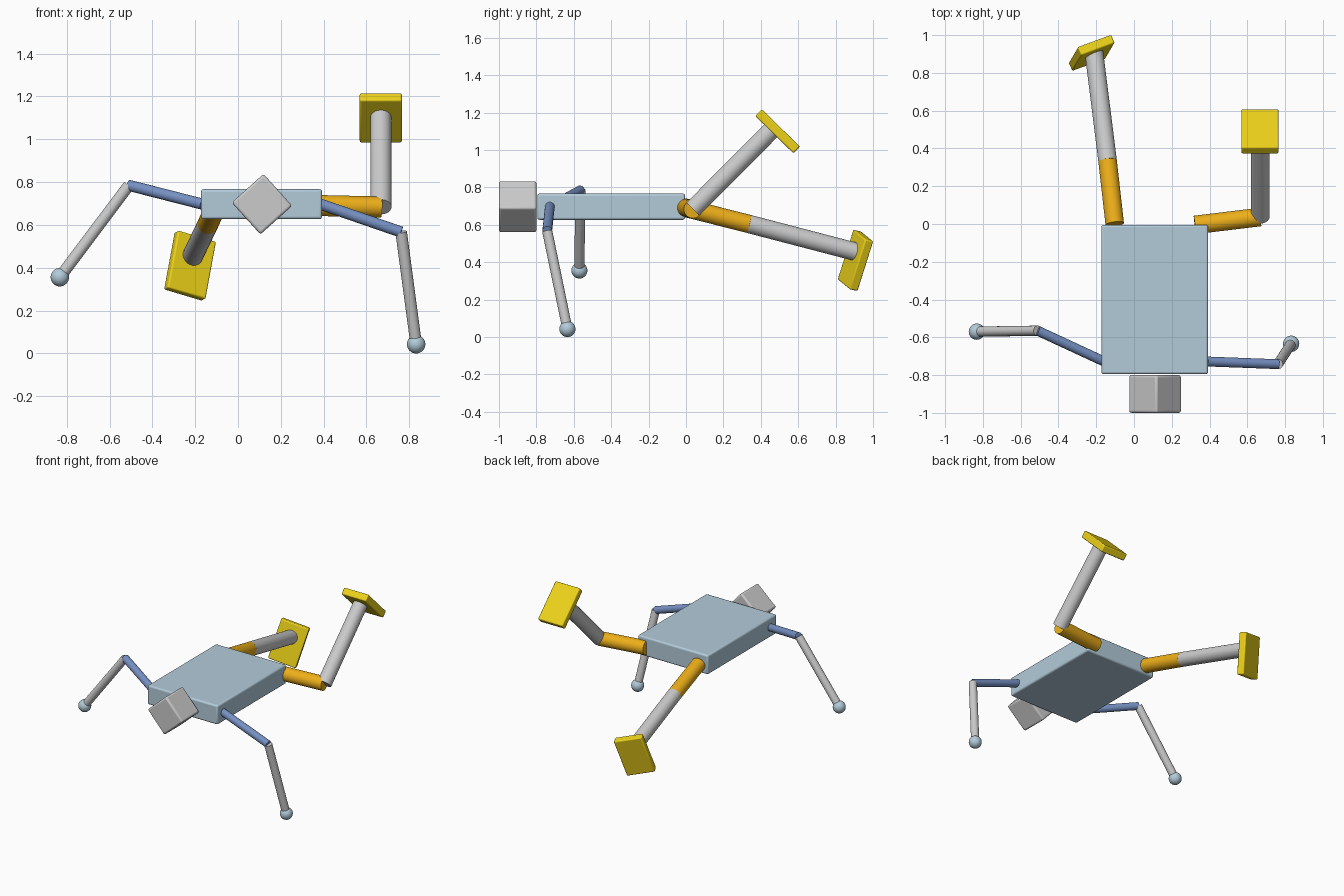
import bpy, math
from mathutils import Vector, Matrix

if "Cube" in bpy.data.objects:
    bpy.data.objects.remove(bpy.data.objects["Cube"])


def material(name, rgb):
    m = bpy.data.materials.new(name)
    m.diffuse_color = (*rgb, 1)
    m.use_nodes = True
    m.node_tree.nodes["Principled BSDF"].inputs["Base Color"].default_value = m.diffuse_color
    return m


PALE = material("pale_blue", (0.45, 0.60, 0.70))
BLUE = material("blue", (0.18, 0.28, 0.54))
ORANGE = material("orange", (0.85, 0.43, 0.01))
YELLOW = material("yellow", (0.85, 0.65, 0.01))


def finish(name, mat):
    ob = bpy.context.object
    ob.name = name
    if mat:
        ob.data.materials.append(mat)
    return ob


def box(name, centre, size, mat=None, bevel=0.012, rot=None):
    bpy.ops.mesh.primitive_cube_add(size=1)
    ob = finish(name, mat)
    ob.data.transform(Matrix.Diagonal((*size, 1)))
    ob.matrix_world = Matrix.Translation(centre) @ (rot or Matrix.Identity(3)).to_4x4()
    mod = ob.modifiers.new("bevel", 'BEVEL')
    mod.width, mod.segments = bevel, 3
    bpy.ops.object.shade_smooth_by_angle()
    return ob


def rod(name, a, b, radius, mat=None):
    a, b = Vector(a), Vector(b)
    d = b - a
    bpy.ops.mesh.primitive_cylinder_add(vertices=32, radius=radius, depth=d.length)
    ob = finish(name, mat)
    ob.matrix_world = Matrix.Translation((a + b) / 2) @ d.to_track_quat('Z', 'Y').to_matrix().to_4x4()
    bpy.ops.object.shade_smooth_by_angle()
    return ob


def ball(name, centre, radius, mat):
    bpy.ops.mesh.primitive_uv_sphere_add(segments=32, ring_count=16, radius=radius, location=centre)
    bpy.ops.object.shade_smooth()
    return finish(name, mat)


def axes(width, length):
    # rotation from a width axis and an approximate length axis
    w = Vector(width).normalized()
    n = w.cross(Vector(length)).normalized()
    return Matrix((w, n.cross(w), n)).transposed()


# torso and head
box("torso", (0.11, -0.4, 0.697), (0.565, 0.79, 0.14), PALE)
box("head", (0.112, -0.9, 0.697), (0.2, 0.2, 0.2), None, 0.012,
    Matrix.Rotation(math.radians(48), 3, 'Y'))

# arms: shoulder, elbow, hand
arms = {
    "left": ((-0.165, -0.725, 0.697), (-0.51, -0.565, 0.785), (-0.832, -0.57, 0.356)),
    "right": ((0.385, -0.728, 0.697), (0.762, -0.742, 0.567), (0.832, -0.634, 0.043)),
}
for side, (shoulder, elbow, hand) in arms.items():
    rod(side + "_upper_arm", shoulder, elbow, 0.026, BLUE)
    rod(side + "_forearm", elbow, hand, 0.027)
    ball(side + "_hand", hand, 0.043, PALE)

# legs: hip, knee, ankle, foot centre, foot rotation
legs = {
    "left": ((-0.102, 0.0, 0.69), (-0.14, 0.335, 0.605), (-0.212, 0.91, 0.455),
             (-0.224, 0.906, 0.41), axes((0.9, 0.33, -0.27), (-0.18, -0.3, -0.937))),
    "right": ((0.322, -0.005, 0.692), (0.668, 0.037, 0.684), (0.667, 0.46, 1.11),
              (0.667, 0.49, 1.10), axes((1, 0, 0), (0, -0.714, 0.70))),
}
for side, (hip, knee, ankle, foot, rot) in legs.items():
    rod(side + "_thigh", hip, knee, 0.049, ORANGE)
    rod(side + "_shin", knee, ankle, 0.049)
    box(side + "_foot", foot, (0.197, 0.285, 0.05), YELLOW, 0.008, rot)
